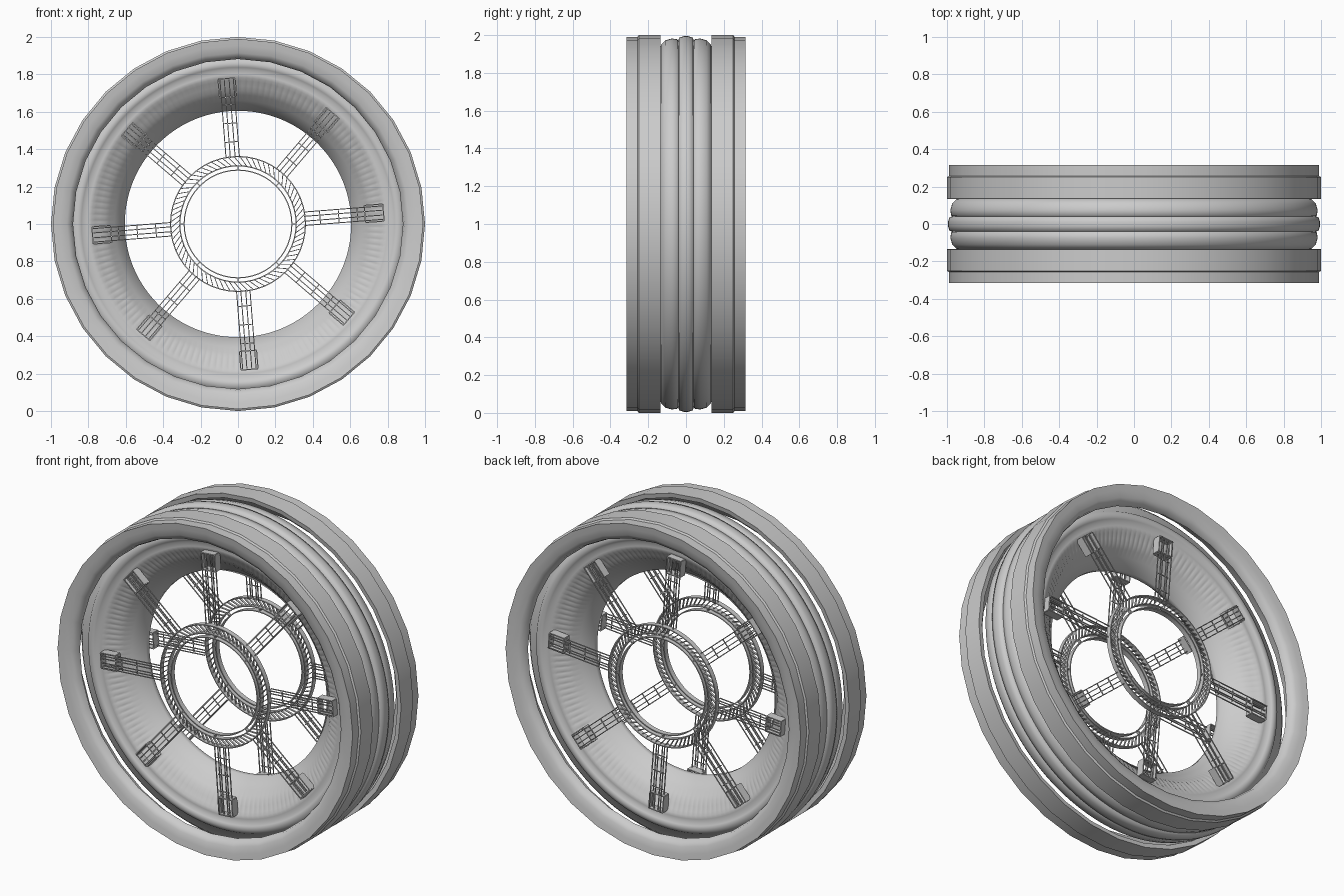
import bpy, bmesh, math
from mathutils import Matrix, Vector

if "Cube" in bpy.data.objects:
    bpy.data.objects.remove(bpy.data.objects["Cube"])

CENTRE = Vector((0, 0, 1))

def finish(bm, name, smooth_deg=35):
    bmesh.ops.recalc_face_normals(bm, faces=bm.faces[:])
    me = bpy.data.meshes.new(name)
    bm.to_mesh(me)
    bm.free()
    ob = bpy.data.objects.new(name, me)
    ob.location = CENTRE
    bpy.context.collection.objects.link(ob)
    if smooth_deg:
        me.shade_smooth()
        me.set_sharp_from_angle(angle=math.radians(smooth_deg))
    return ob

def revolve(bm, profile, n, ripple=None):
    """Spin a closed (radius, y) profile round the wheel axis; ripple(r, y, angle) may shift y."""
    rings = []
    for i in range(n):
        a = 2 * math.pi * i / n
        rings.append([bm.verts.new((r * math.cos(a), y + (ripple(r, y, a) if ripple else 0),
                                    r * math.sin(a))) for r, y in profile])
    for i in range(n):
        a, b = rings[i], rings[(i + 1) % n]
        for j in range(len(profile)):
            k = (j + 1) % len(profile)
            bm.faces.new((a[j], a[k], b[k], b[j]))

def hoop(bm, r0, r1, y, depth, n=48):
    d = depth / 2
    revolve(bm, [(r0, y - d), (r1, y - d), (r1, y + d), (r0, y + d)], n)

def spun(ang):
    return Matrix.Rotation(-ang, 4, 'Y')

def polar_box(bm, ang, r, off, y, size, turn=0.0):
    """Box at radius r, angle ang; size = radial, y, tangential."""
    m = spun(ang) @ Matrix.Translation((r, y, off)) @ spun(turn) @ Matrix.Diagonal((*size, 1))
    bmesh.ops.create_cube(bm, size=1, matrix=m)

def flute(r, y, a):
    """72 soft flutes on the shoulder between two radii."""
    if not 0.7 < r < 0.775:
        return 0
    return math.copysign(0.009 * math.cos(72 * a), y)

# Central drum: three rounded treads, beaded shoulders, fluted ring, waisted throat
half = [(0.994, 0.012), (0.987, 0.036), (0.972, 0.041), (0.978, 0.046), (0.982, 0.075),
        (0.972, 0.11), (0.95, 0.132), (0.905, 0.142), (0.885, 0.17), (0.86, 0.183),
        (0.837, 0.178), (0.825, 0.165), (0.80, 0.17), (0.782, 0.165), (0.765, 0.148),
        (0.738, 0.133), (0.712, 0.118), (0.69, 0.105), (0.66, 0.07), (0.605, 0.015)]
bm = bmesh.new()
revolve(bm, half + [(r, -y) for r, y in reversed(half)], 432, flute)
finish(bm, "drum", 60)

# Thin floating side rings with a rounded inward lip
lip = [(0.972, 0.14), (1.0, 0.135), (1.0, 0.25), (0.99, 0.257), (0.99, 0.315), (0.955, 0.31),
       (0.915, 0.302), (0.89, 0.285), (0.882, 0.255), (0.91, 0.235), (0.945, 0.21), (0.96, 0.175)]

for side, tag in ((-1, "front"), (1, "back")):
    bm = bmesh.new()
    revolve(bm, [(r, side * y) for r, y in lip], 32)
    finish(bm, tag + "_side_ring", 50)

    # Open hub ring: thin hoops joined by slanted slats
    y0 = side * 0.215
    bm = bmesh.new()
    hoop(bm, 0.358, 0.364, y0, 0.03)
    hoop(bm, 0.308, 0.314, y0, 0.03)
    hoop(bm, 0.285, 0.291, y0, 0.03)
    for i in range(72):
        polar_box(bm, 2 * math.pi * i / 72, 0.335, 0, y0, (0.066, 0.012, 0.004), 0.7)
    for i in range(8):
        polar_box(bm, math.pi * i / 4, 0.3, 0, y0, (0.022, 0.02, 0.006))
    finish(bm, tag + "_hub", 25)

    # Eight open lattice spokes with bracket frames at the rim
    y0 = side * 0.2
    bm = bmesh.new()
    for k in range(8):
        a = math.radians(4.5 + 45 * k)
        for s in (-1, 1):
            for d in (-0.014, 0.014):
                polar_box(bm, a, 0.565, s * 0.036, y0 + d, (0.42, 0.005, 0.005))
            polar_box(bm, a, 0.565, s * 0.013, y0, (0.42, 0.005, 0.005))
            polar_box(bm, a, 0.73, s * 0.046, side * 0.18, (0.1, 0.05, 0.006))
        for r in (0.44, 0.54, 0.64):
            polar_box(bm, a, r, 0, y0, (0.005, 0.005, 0.072))
        for r in (0.68, 0.78):
            polar_box(bm, a, r, 0, side * 0.18, (0.006, 0.05, 0.092))
    finish(bm, tag + "_spokes", 0)
